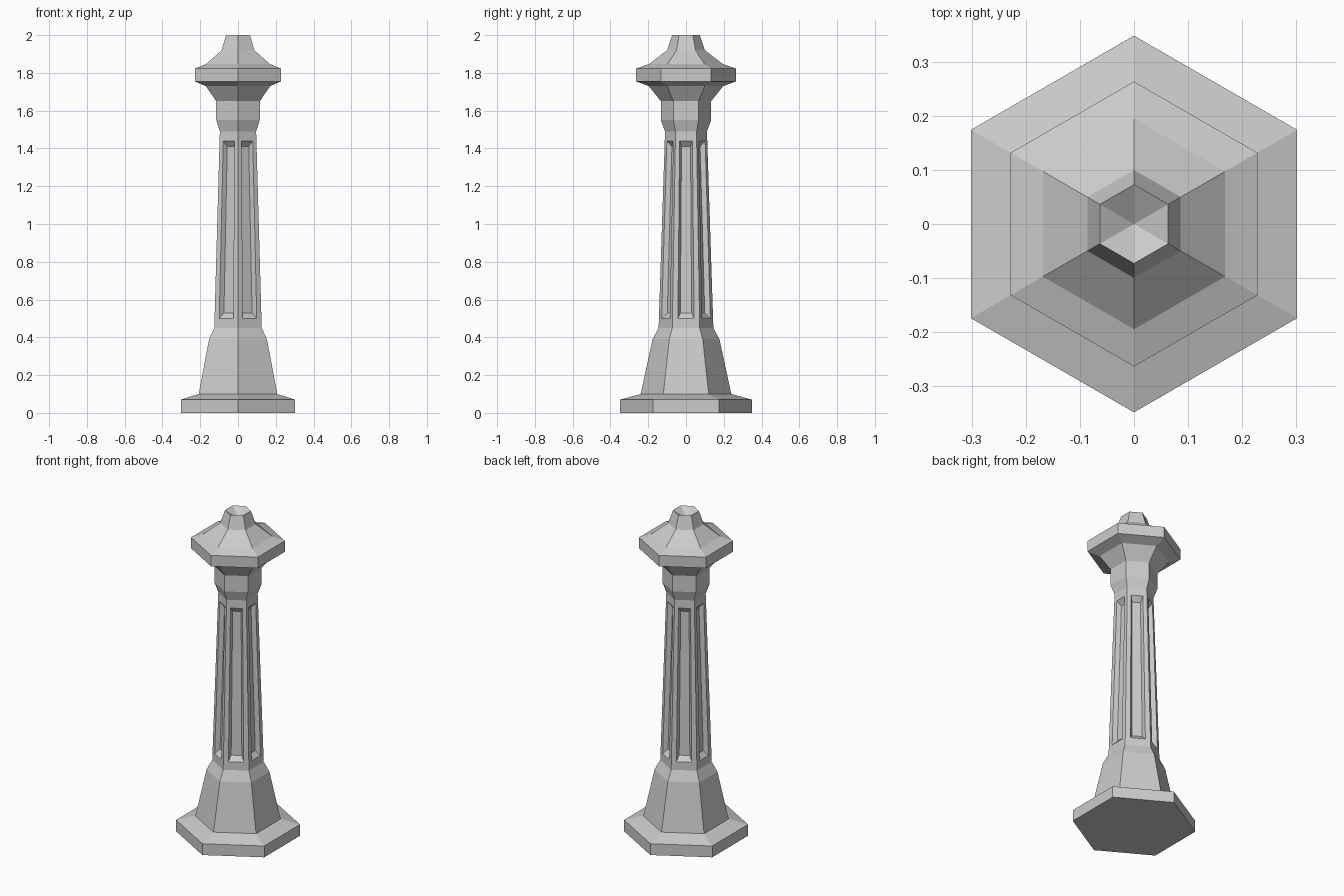
import bpy, bmesh, math
from mathutils import Vector

if "Cube" in bpy.data.objects:
    bpy.data.objects.remove(bpy.data.objects["Cube"])

SIDES = 6


def hex_ring(bm, r, z):
    # corners point along +y / -y
    return [bm.verts.new((r * math.cos(math.radians(30 + 60 * i)),
                          r * math.sin(math.radians(30 + 60 * i)), z)) for i in range(SIDES)]


def finish(bm, name):
    bmesh.ops.recalc_face_normals(bm, faces=bm.faces)
    mesh = bpy.data.meshes.new(name)
    bm.to_mesh(mesh)
    bm.free()
    obj = bpy.data.objects.new(name, mesh)
    bpy.context.collection.objects.link(obj)
    return obj


def panel(bm, a, b, c, d):
    # recessed bevelled panel in one tapered shaft face (a, b bottom; d, c top)
    normal = (b.co - a.co).cross(d.co - a.co).normalized()

    def point(u, z, depth):
        t = (z - a.co.z) / (d.co.z - a.co.z)
        left, right = a.co.lerp(d.co, t), b.co.lerp(c.co, t)
        return left.lerp(right, u) - normal * depth

    def loop(margin, z0, z1, depth):
        return [bm.verts.new(point(u, z, depth)) for u, z in
                ((margin, z0), (1 - margin, z0), (1 - margin, z1), (margin, z1))]

    loops = [[a, b, c, d], loop(0.20, 0.50, 1.44, 0), loop(0.29, 0.53, 1.41, 0.026)]
    for p, q in zip(loops, loops[1:]):
        for i in range(4):
            j = (i + 1) % 4
            bm.faces.new((p[i], p[j], q[j], q[i]))
    bm.faces.new(loops[-1])


# Whole post outline: (radius, height), from foot plate to top socket rim
profile = [(0.349, 0), (0.349, 0.07), (0.24, 0.10), (0.177, 0.39), (0.145, 0.45),
           (0.111, 1.49), (0.133, 1.55), (0.133, 1.65), (0.197, 1.73), (0.264, 1.755),
           (0.264, 1.823), (0.195, 1.847), (0.10, 1.92), (0.073, 2.0)]
SHAFT = 4

bm = bmesh.new()
rings = [hex_ring(bm, r, z) for r, z in profile]
for k in range(len(rings) - 1):
    for i in range(SIDES):
        j = (i + 1) % SIDES
        quad = (rings[k][i], rings[k][j], rings[k + 1][j], rings[k + 1][i])
        if k == SHAFT:
            panel(bm, *quad)
        else:
            bm.faces.new(quad)

# Flat underside and shallow sunken tip
bm.faces.new(rings[0][::-1])
tip = bm.verts.new((0, 0, 1.957))
for i in range(SIDES):
    bm.faces.new((rings[-1][i], rings[-1][(i + 1) % SIDES], tip))

finish(bm, "hexagonal_post")
